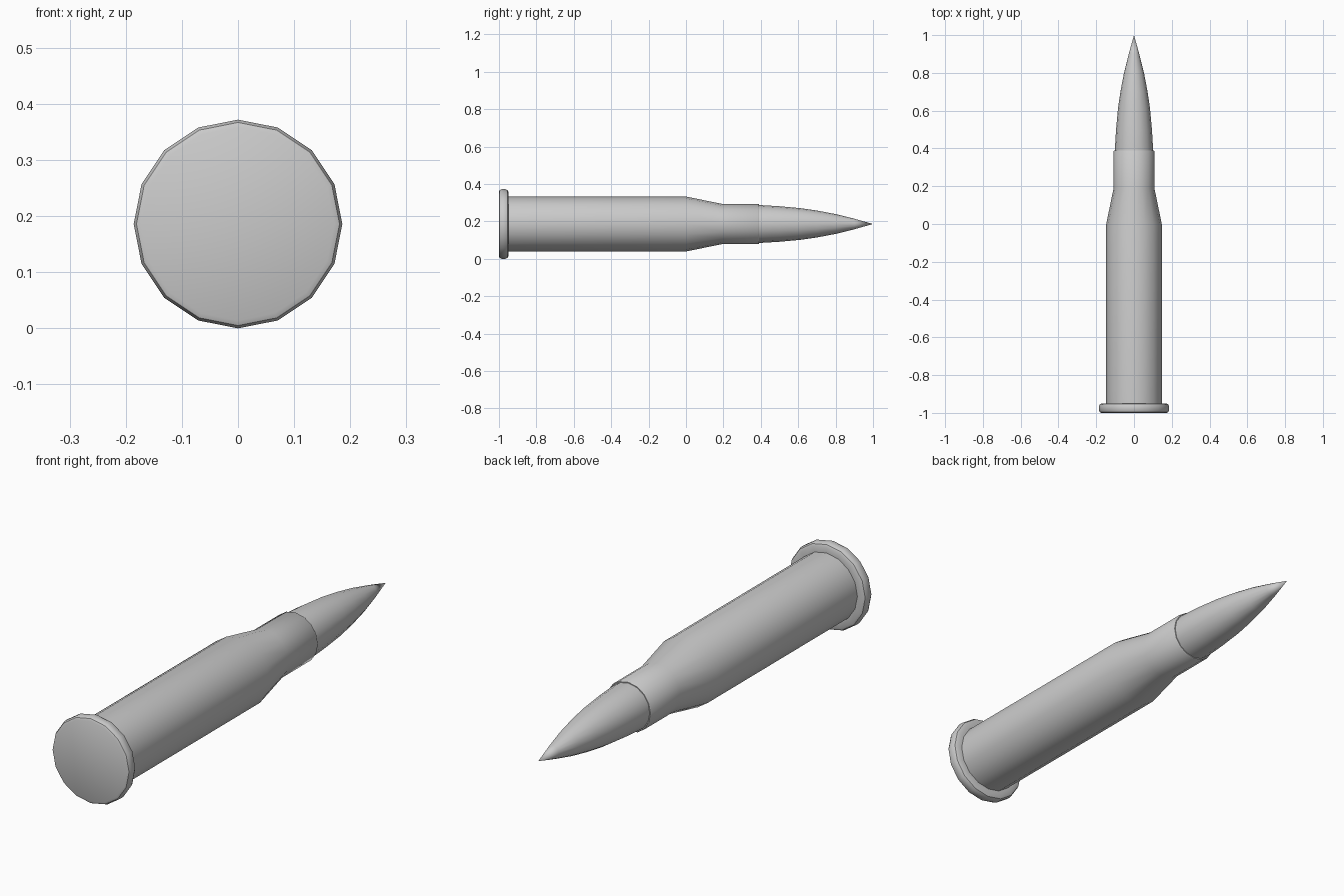
import bpy, bmesh, math

if "Cube" in bpy.data.objects:
    bpy.data.objects.remove(bpy.data.objects["Cube"])

SIDES = 16
AXIS_Z = 0.186


def lathe(name, profile, smooth_angle=40):
    """Revolve (radius, y) points around the long axis; radius 0 makes a pole."""
    bm = bmesh.new()
    rings = []
    for r, y in profile:
        if r == 0:
            rings.append([bm.verts.new((0, y, AXIS_Z))])
        else:
            rings.append([bm.verts.new((r * math.sin(math.tau * i / SIDES), y,
                                        AXIS_Z + r * math.cos(math.tau * i / SIDES)))
                          for i in range(SIDES)])
    for a, b in zip(rings, rings[1:]):
        for i in range(SIDES):
            j = (i + 1) % SIDES
            if len(b) == 1:
                bm.faces.new((a[i], a[j], b[0]))
            else:
                bm.faces.new((a[i], a[j], b[j], b[i]))
    # close flat ends
    for ring in (rings[0], rings[-1]):
        if len(ring) > 1:
            bm.faces.new(ring)
    bmesh.ops.recalc_face_normals(bm, faces=bm.faces)
    mesh = bpy.data.meshes.new(name)
    bm.to_mesh(mesh)
    bm.free()
    obj = bpy.data.objects.new(name, mesh)
    bpy.context.collection.objects.link(obj)
    bpy.ops.object.select_all(action='DESELECT')
    obj.select_set(True)
    bpy.context.view_layer.objects.active = obj
    bpy.ops.object.shade_smooth_by_angle(angle=math.radians(smooth_angle))
    return obj


# Casing: rounded rim, straight body, tapered shoulder, neck and mouth lip
lathe("casing", [
    (0.172, -1.0), (0.181, -0.996), (0.186, -0.985),
    (0.186, -0.965), (0.181, -0.954), (0.172, -0.95),
    (0.147, -0.95), (0.147, 0.0), (0.108, 0.19),
    (0.108, 0.386), (0.105, 0.39), (0.100, 0.39),
])

# Bullet: curved ogive tapering to a point, seated in the neck
lathe("bullet", [
    (0.101, 0.37), (0.101, 0.40), (0.095, 0.50), (0.085, 0.61),
    (0.072, 0.70), (0.053, 0.80), (0.028, 0.90), (0.0, 1.0),
])
